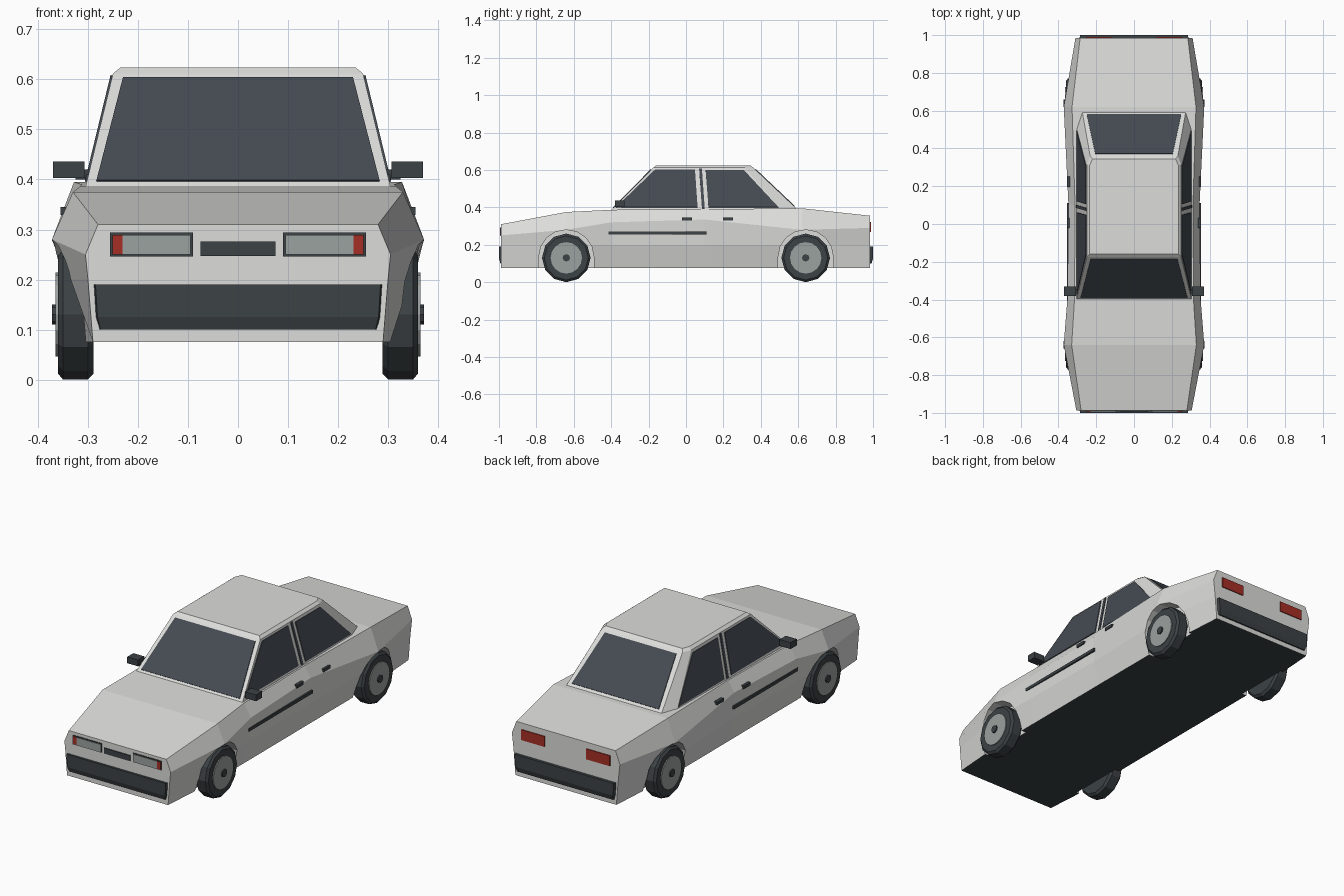
import bpy, bmesh
from math import sin, cos, pi
from mathutils import Vector

old = bpy.data.objects.get("Cube")
if old:
    bpy.data.objects.remove(old, do_unlink=True)


def material(name, rgb):
    m = bpy.data.materials.new(name)
    m.use_nodes = True
    m.diffuse_color = (*rgb, 1)
    m.node_tree.nodes["Principled BSDF"].inputs["Base Color"].default_value = (*rgb, 1)
    return m


PAINT = material("light_grey_paint", (0.72, 0.72, 0.71))
DARK = material("dark_trim", (0.045, 0.054, 0.06))
GLASS = material("window_glass", (0.06, 0.07, 0.085))
GREY = material("lamp_and_rim_grey", (0.33, 0.36, 0.35))
RED = material("red_lens", (0.38, 0.028, 0.018))


def loft(name, rings, *mats):
    """Join rings of equal length and cap both ends."""
    bm = bmesh.new()
    loops = [[bm.verts.new(p) for p in ring] for ring in rings]
    n = len(loops[0])
    for a, b in zip(loops, loops[1:]):
        for i in range(n):
            j = (i + 1) % n
            bm.faces.new((a[i], a[j], b[j], b[i]))
    bm.faces.new(loops[0])
    bm.faces.new(loops[-1])
    bmesh.ops.recalc_face_normals(bm, faces=bm.faces)
    me = bpy.data.meshes.new(name)
    bm.to_mesh(me)
    bm.free()
    ob = bpy.data.objects.new(name, me)
    bpy.context.collection.objects.link(ob)
    for m in mats:
        me.materials.append(m)
    return ob


def plate(name, pts, mat, half=0.004):
    """Thin flat panel lying on the surface through pts."""
    pts = [Vector(p) for p in pts]
    n = (pts[1] - pts[0]).cross(pts[2] - pts[0]).normalized() * half
    return loft(name, [[p - n for p in pts], [p + n for p in pts]], mat)


def box(name, x, y, z, mat):
    return loft(name, [[(a, y[0], z[0]), (a, y[1], z[0]), (a, y[1], z[1]), (a, y[0], z[1])]
                       for a in x], mat)


def span(s, a, b):
    return (s * a, s * b)


SIDES = (("left", 1), ("right", -1))
AXLES = (("front", -0.64), ("rear", 0.64))

# Lower body: half sections of sill, flank, shoulder and top edge along y
def section(y, sill, flank, shoulder, shoulder_z, top, top_z):
    half = [(sill, 0.075), (flank, 0.2), (shoulder, shoulder_z), (top, top_z)]
    return [(x, y, z) for x, z in half] + [(-x, y, z) for x, z in reversed(half)]


body = loft("body", [
    section(-0.988, 0.29, 0.30, 0.305, 0.25, 0.28, 0.31),
    section(-0.64, 0.315, 0.355, 0.372, 0.28, 0.33, 0.375),
    section(-0.40, 0.315, 0.347, 0.353, 0.32, 0.315, 0.387),
    section(0.10, 0.315, 0.343, 0.347, 0.335, 0.312, 0.39),
    section(0.62, 0.315, 0.355, 0.372, 0.28, 0.328, 0.395),
    section(0.985, 0.29, 0.30, 0.31, 0.29, 0.285, 0.355)], PAINT, DARK)

# Wheel arches cut out of the body
for side, s in SIDES:
    for end, y in AXLES:
        arch = [(y + 0.148 * cos(pi * i / 8), 0.132 + 0.148 * sin(pi * i / 8)) for i in range(9)]
        arch = [(y + 0.148, 0.0)] + arch + [(y - 0.148, 0.0)]
        cutter = loft("arch_cutter", [[(s * x, a, b) for a, b in arch] for x in (0.288, 0.45)], PAINT)
        cutter.hide_render = True
        mod = body.modifiers.new("arch", 'BOOLEAN')
        mod.operation = 'DIFFERENCE'
        mod.solver = 'EXACT'
        mod.object = cutter
        bpy.context.view_layer.objects.active = body
        bpy.ops.object.modifier_apply(modifier=mod.name)
        bpy.data.objects.remove(cutter, do_unlink=True)

# Dark underside
for f in body.data.polygons:
    f.material_index = int(f.normal.z < -0.9 and f.center.z < 0.08)


# Cabin: base, eave and roof rings with a chamfered rear pillar
def cabin_ring(z, front, middle, rear):
    half = (front, middle, rear)
    return [(x, y, z) for x, y in half] + [(-x, y, z) for x, y in reversed(half)]


BASE, EAVE = 0.385, 0.612
loft("cabin", [
    cabin_ring(BASE, (0.305, -0.40), (0.305, 0.51), (0.275, 0.60)),
    cabin_ring(EAVE, (0.25, -0.175), (0.25, 0.315), (0.232, 0.36)),
    cabin_ring(0.624, (0.235, -0.16), (0.235, 0.31), (0.22, 0.345))], PAINT)


def slope(z, low, high):
    return low + (high - low) * (z - BASE) / (EAVE - BASE)


# Windscreen and rear window
for name, low, high, wl, wh, zl in (("windscreen", -0.40, -0.175, 0.283, 0.23, 0.396),
                                    ("rear_window", 0.60, 0.36, 0.25, 0.205, 0.405)):
    plate(name, [(x, slope(z, low, high), z) for x, z in
                 ((-wl, zl), (wl, zl), (wh, 0.602), (-wh, 0.602))], GLASS)

# Side windows and the dark strip between them
PANES = {
    "front_side_window": [(-0.375, 0.4), (0.062, 0.4), (0.048, 0.602), (-0.165, 0.602)],
    "pillar_strip": [(0.085, 0.395), (0.1, 0.395), (0.085, 0.608), (0.07, 0.608)],
    "rear_side_window": [(0.12, 0.4), (0.495, 0.4), (0.31, 0.598), (0.105, 0.598)],
}
for side, s in SIDES:
    for name, outline in PANES.items():
        plate(f"{side}_{name}", [(s * slope(z, 0.305, 0.25), y, z) for y, z in outline], GLASS)

# Flank details, mirrors and lamps on each side
for side, s in SIDES:
    box(f"{side}_mirror", span(s, 0.307, 0.37), (-0.38, -0.33), (0.403, 0.436), DARK)
    box(f"{side}_mirror_arm", span(s, 0.285, 0.325), (-0.365, -0.345), (0.40, 0.42), DARK)
    box(f"{side}_side_trim", span(s, 0.33, 0.354), (-0.415, 0.11), (0.254, 0.27), DARK)
    for door, y in (("front", -0.022), ("rear", 0.197)):
        box(f"{side}_{door}_handle", span(s, 0.33, 0.355), (y, y + 0.054), (0.329, 0.345), DARK)
    box(f"{side}_headlight_frame", span(s, 0.09, 0.256), (-0.991, -0.985), (0.246, 0.294), DARK)
    box(f"{side}_headlight", span(s, 0.095, 0.231), (-0.994, -0.986), (0.25, 0.289), GREY)
    box(f"{side}_marker_lens", span(s, 0.231, 0.251), (-0.994, -0.986), (0.25, 0.289), RED)
    box(f"{side}_tail_light", span(s, 0.12, 0.255), (0.982, 0.99), (0.268, 0.322), RED)
box("grille", (-0.075, 0.075), (-0.993, -0.985), (0.247, 0.276), DARK)

# Bumpers, narrower towards the bottom
for end, s in (("front", -1), ("rear", 1)):
    loft(f"{end}_bumper", [[(-w, s * 0.975, z), (w, s * 0.975, z), (w - 0.006, s * d, z),
                            (-w + 0.006, s * d, z)]
                           for w, d, z in ((0.281, 0.992, 0.1), (0.287, 1.0, 0.125),
                                           (0.291, 1.0, 0.19))], DARK)


# Wheels: chamfered tyre, rim disc and centre cap
def disc(name, s, y, profile, mat, sides=12):
    loft(name, [[(s * x, y + r * sin(2 * pi * i / sides), 0.13 - r * cos(2 * pi * i / sides))
                 for i in range(sides)] for x, r in profile], mat)


for side, s in SIDES:
    for end, y in AXLES:
        tag = f"{end}_{side}"
        disc(tag + "_tyre", s, y, ((0.289, 0.118), (0.3, 0.13), (0.35, 0.13), (0.36, 0.118)), DARK)
        disc(tag + "_rim", s, y, ((0.34, 0.084), (0.365, 0.084)), GREY, 16)
        disc(tag + "_centre_cap", s, y, ((0.36, 0.02), (0.372, 0.02)), DARK, 8)
